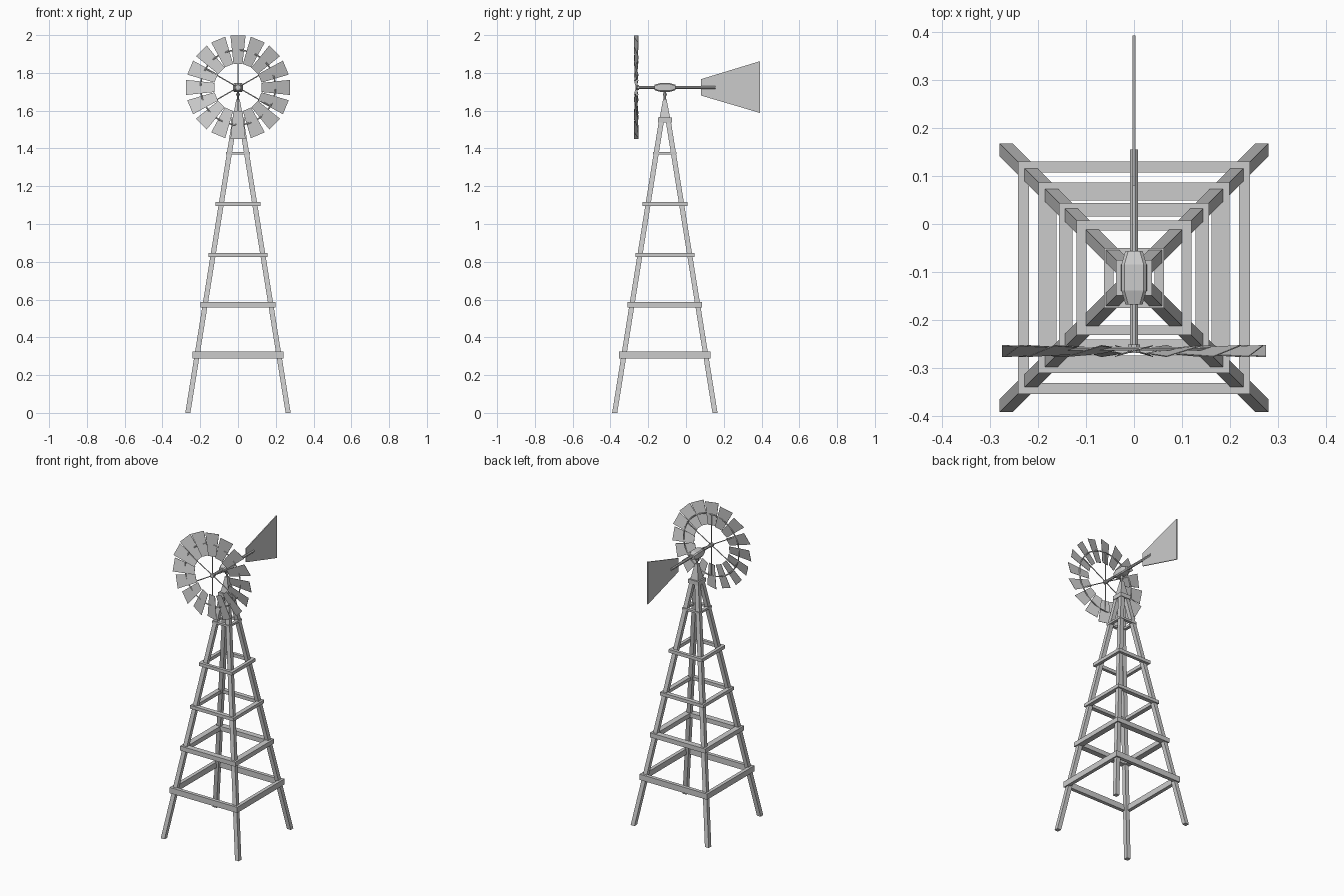
import bpy, bmesh, math
from mathutils import Vector, Matrix

if "Cube" in bpy.data.objects:
    bpy.data.objects.remove(bpy.data.objects["Cube"])

CY = -0.112      # tower axis in y
HZ = 1.723       # wheel axis height
WY = -0.264      # wheel plane


def make(name, verts, faces):
    me = bpy.data.meshes.new(name)
    me.from_pydata(verts, [], faces)
    bm = bmesh.new()
    bm.from_mesh(me)
    bmesh.ops.recalc_face_normals(bm, faces=bm.faces)
    bm.to_mesh(me)
    bm.free()
    ob = bpy.data.objects.new(name, me)
    bpy.context.collection.objects.link(ob)
    return ob


def loft(name, sections):
    """Skin equal-length cross-section loops and cap both ends."""
    n = len(sections[0])
    verts = [v for s in sections for v in s]
    faces = [tuple(range(n)), tuple(range(len(verts) - n, len(verts)))]
    for k in range(len(sections) - 1):
        for i in range(n):
            j = (i + 1) % n
            faces.append((k * n + i, k * n + j, (k + 1) * n + j, (k + 1) * n + i))
    return make(name, verts, faces)


def square(x, y, z, h):
    return [(x - h, y - h, z), (x + h, y - h, z), (x + h, y + h, z), (x - h, y + h, z)]


def box(name, cx, cy, cz, sx, sy, sz):
    a, b = [[(cx + i * sx / 2, cy + j * sy / 2, cz + k * sz / 2)
             for i, j in ((-1, -1), (1, -1), (1, 1), (-1, 1))] for k in (-1, 1)]
    return loft(name, [a, b])


def rod(name, p, q, r, n=8):
    p, q = Vector(p), Vector(q)
    rot = (q - p).to_track_quat('Z', 'Y')
    circle = [rot @ Vector((r * math.cos(t), r * math.sin(t), 0))
              for t in [2 * math.pi * (i + 0.5) / n for i in range(n)]]
    return loft(name, [[p + c for c in circle], [q + c for c in circle]])


# Four splayed legs
for sx in (-1, 1):
    for sy in (-1, 1):
        name = ("front" if sy < 0 else "back") + ("_left" if sx < 0 else "_right") + "_leg"
        loft(name, [square(sx * 0.2655, CY + sy * 0.2655, 0, 0.0135),
                    square(sx * 0.0175, CY + sy * 0.0175, 1.55, 0.0135)])

# Horizontal brace frames: height, outer half width, board thickness, board height
for z, h, t, b in ((0.306, 0.2415, 0.023, 0.037), (0.573, 0.198, 0.037, 0.029),
                   (0.835, 0.156, 0.028, 0.021), (1.107, 0.119, 0.02, 0.021),
                   (1.375, 0.0625, 0.02, 0.013)):
    for s in (-1, 1):
        box("brace_side", s * (h - t / 2), CY, z, t, 2 * h, b)
        box("brace_cross", 0, CY + s * (h - t / 2), z, 2 * (h - t), t, b)

# Tower cap, tapered post and swivel neck
box("tower_cap", 0, CY, 1.55, 0.074, 0.074, 0.026)
loft("top_post", [square(0, CY, 1.56, 0.028), square(0, CY, 1.645, 0.012),
                  square(0, CY, 1.66, 0.010)])
rod("swivel_neck", (0, CY, 1.655), (0, CY, 1.71), 0.007)
rod("swivel_collar", (0, CY, 1.68), (0, CY, 1.692), 0.012)


# Gearbox with tapered ends
def gear_section(y, hx, hz):
    c = 0.006
    return [(x, y, HZ + z) for x, z in (
        (-hx, -hz + c), (-hx + c, -hz), (hx - c, -hz), (hx, -hz + c),
        (hx, hz - c), (hx - c, hz), (-hx + c, hz), (-hx, hz - c))]


loft("gearbox", [gear_section(-0.167, 0.018, 0.014), gear_section(-0.138, 0.026, 0.023),
                 gear_section(-0.084, 0.026, 0.023), gear_section(-0.056, 0.018, 0.014)])

# Shaft through the gearbox and the tail boom
rod("wheel_shaft", (0, -0.262, HZ), (0, -0.15, HZ), 0.009)
rod("tail_boom", (0, -0.07, HZ), (0, 0.155, HZ), 0.009)
rod("wheel_hub", (0, -0.268, HZ), (0, -0.25, HZ), 0.014)

# Tail vane
vane = [(0.08, 1.767), (0.08, 1.68), (0.392, 1.588), (0.392, 1.862)]
loft("tail_vane", [[(s * 0.003, y, z) for y, z in vane] for s in (-1, 1)])

# Pitched wheel blades: wider at the tip, leading edge toward the front
for i in range(16):
    turn = Matrix.Rotation(math.tau * i / 16, 3, 'Y')
    loops = []
    for off in (-0.001, 0.001):
        loop = []
        for u, w, d in ((-0.024, 0.125, -0.005), (0.024, 0.125, 0.005),
                        (0.04, 0.274, 0.0115), (-0.04, 0.274, -0.0115)):
            loop.append(Vector((0, WY, HZ)) + turn @ Vector((u, d + off, w)))
        loops.append(loop)
    loft("wheel_blade", loops)

# Wheel spokes
for i in range(6):
    a = math.radians(30 + 60 * i)
    rod("wheel_spoke", (0, -0.259, HZ),
        (0.198 * math.cos(a), -0.259, HZ + 0.198 * math.sin(a)), 0.003, 6)

# Wheel rim behind the blades
bpy.ops.mesh.primitive_torus_add(major_radius=0.198, minor_radius=0.004, major_segments=48,
                                 minor_segments=6, location=(0, -0.259, HZ),
                                 rotation=(math.pi / 2, 0, 0))
bpy.context.object.name = "wheel_rim"
